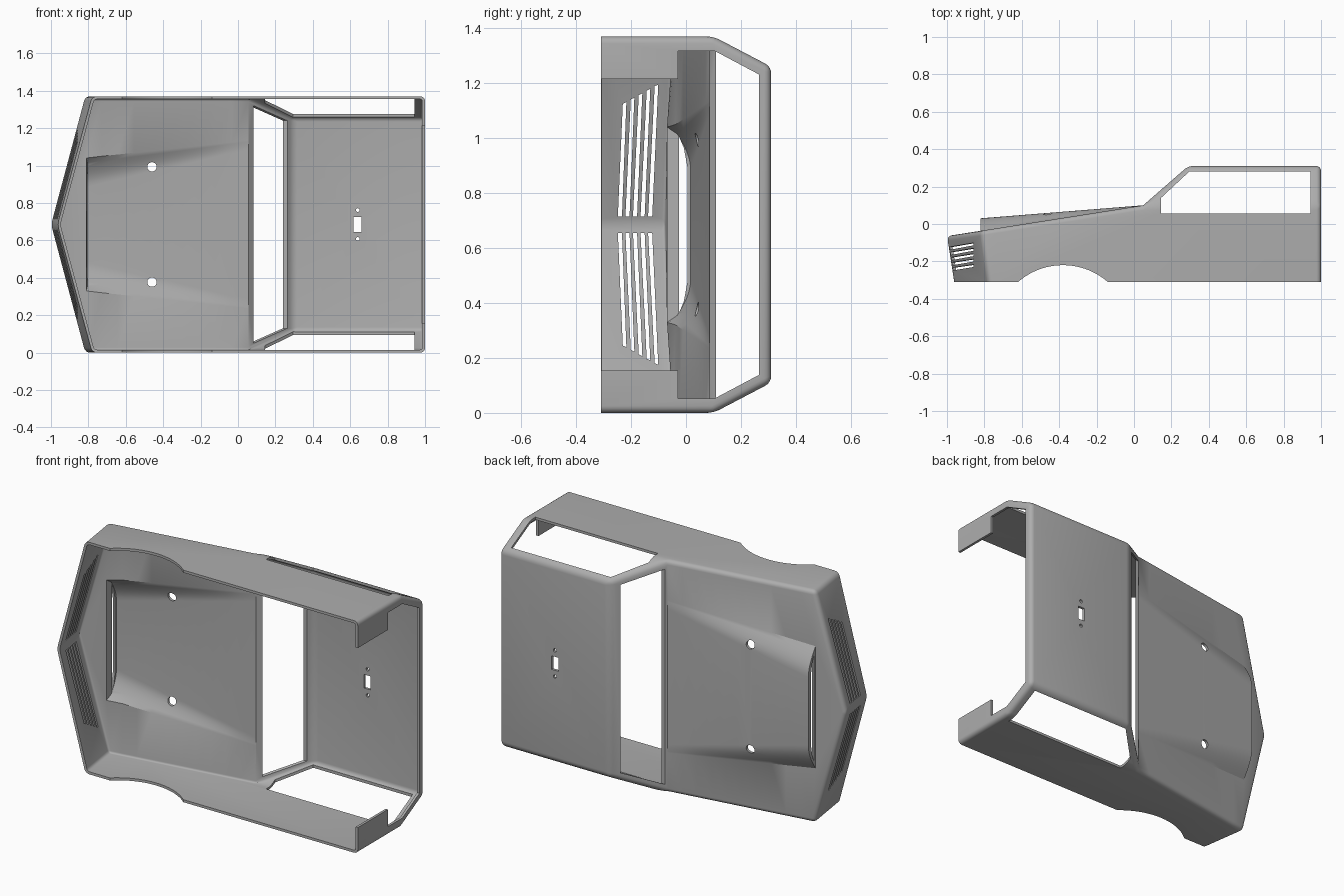
import bpy, bmesh, math
from mathutils import Vector

old = bpy.data.objects.get("Cube")
if old:
    bpy.data.objects.remove(old)

HALF, ROOF_HALF, MID = 0.685, 0.575, 0.685   # half widths and centre height
FRONT, COWL, REAR = -0.82, 0.05, 1.0
BOTTOM, BELT, ROOF = -0.31, 0.10, 0.31
ROWS, ARC = 10, 7

grey = bpy.data.materials.new("body_grey")
grey.use_nodes = True
colour = (0.42, 0.42, 0.42, 1)
grey.diffuse_color = colour
grey.node_tree.nodes["Principled BSDF"].inputs["Base Color"].default_value = colour


def hood_y(x):
    return BELT + 0.157 * (x - COWL)


# --- Outer skin ---
bm = bmesh.new()


def vert(x, y, w):
    return bm.verts.new((x, y, w + MID))


def hood_row(t):
    """Points across the bonnet, with the raised scoop fading out backwards."""
    x = FRONT + (COWL - FRONT) * t
    foot, crown, rise = 0.36 + 0.09 * t, 0.2 + 0.2 * t, 0.067 * (1 - t)
    half = [(HALF, 0)]
    for k in range(ARC + 1):
        s = k / ARC
        half.append((foot + (crown - foot) * s, rise * math.sin(s * math.pi / 2)))
    full = [(-w, h) for w, h in half] + [(w, h) for w, h in reversed(half)]
    return [vert(x, hood_y(x) + h, w) for w, h in full]


rows = [hood_row(i / ROWS) for i in range(ROWS + 1)]
for a, b in zip(rows, rows[1:]):
    for j in range(len(a) - 1):
        bm.faces.new((a[j], a[j + 1], b[j + 1], b[j]))

tip_top = vert(-1.003, hood_y(-1.0), 0)
tip_low = vert(-0.965, BOTTOM, 0)
first, last = rows[0], rows[-1]
bm.faces.new((tip_top, first[0], first[1], first[-2], first[-1]))   # bonnet nose
bm.faces.new(first[1:-1])                                           # scoop front

ends = []
for side, col in ((-1, 0), (1, -1)):
    nose_low = vert(-0.78, BOTTOM, side * HALF)
    rear_low = vert(REAR, BOTTOM, side * HALF)
    rear_belt = vert(REAR, BELT, side * HALF)
    roof_front = vert(0.29, ROOF, side * ROOF_HALF)
    roof_rear = vert(REAR, ROOF, side * ROOF_HALF)
    edge = [r[col] for r in rows]
    bm.faces.new((tip_top, tip_low, nose_low, edge[0]))
    bm.faces.new([nose_low, rear_low, rear_belt] + edge[::-1])
    bm.faces.new((edge[-1], rear_belt, roof_rear, roof_front))
    ends.append((rear_low, rear_belt, roof_rear, roof_front))
(ll, lb, lr, lf), (rl, rb, rr, rf) = ends
bm.faces.new((ll, lb, lr, rr, rb, rl))      # tail
bm.faces.new((lr, lf, rf, rr))              # roof
bm.faces.new(last + [rf, lf])               # windscreen frame
bmesh.ops.recalc_face_normals(bm, faces=bm.faces)

# Round the outer corners, leaving the scoop and cowl crisp
round_edges = []
for e in bm.edges:
    if len(e.link_faces) != 2 or e.calc_face_angle_signed(0) < 0.4:
        continue
    on_scoop = all(abs(v.co.x - FRONT) < 0.01 and abs(v.co.z - MID) < 0.6 for v in e.verts)
    inner = all(abs(v.co.z - MID) < 0.5 and FRONT - 0.01 < v.co.x < COWL + 0.01 for v in e.verts)
    if not (on_scoop or inner or first[1] in e.verts or first[-2] in e.verts):
        round_edges.append(e)
bmesh.ops.bevel(bm, geom=round_edges, offset=0.025, segments=4, profile=0.5,
                affect='EDGES', clamp_overlap=True)
bmesh.ops.recalc_face_normals(bm, faces=bm.faces)
mesh = bpy.data.meshes.new("body_shell")
bm.to_mesh(mesh)
bm.free()
body = bpy.data.objects.new("body_shell", mesh)
bpy.context.collection.objects.link(body)
solid = body.modifiers.new("thickness", 'SOLIDIFY')
solid.thickness, solid.offset, solid.use_even_offset = 0.015, -1, True


# --- Cutters for the openings ---
def prism(bm, axis, points, lo, hi):
    """Extrude a 2D outline along an axis; outline uses the other two axes in order."""
    loops = []
    for d in (lo, hi):
        loop = []
        for p in points:
            c = list(p)
            c.insert(axis, d)
            loop.append(bm.verts.new((c[0], c[1], c[2] + MID)))
        loops.append(loop)
    a, b = loops
    faces = [bm.faces.new(a), bm.faces.new(b)]
    for i in range(len(a)):
        j = (i + 1) % len(a)
        faces.append(bm.faces.new((a[i], a[j], b[j], b[i])))
    bmesh.ops.recalc_face_normals(bm, faces=faces)


def circle(cx, cy, r, n=24):
    return [(cx + r * math.cos(2 * math.pi * i / n), cy + r * math.sin(2 * math.pi * i / n))
            for i in range(n)]


def mirrored(half):
    return half + [(y, -w) for y, w in reversed(half)]


def cut(name, bm):
    m = bpy.data.meshes.new(name)
    bm.to_mesh(m)
    bm.free()
    ob = bpy.data.objects.new(name, m)
    bpy.context.collection.objects.link(ob)
    ob.hide_render = True
    mod = body.modifiers.new(name, 'BOOLEAN')
    mod.operation, mod.solver, mod.object = 'DIFFERENCE', 'EXACT', ob
    return ob


# Side windows and front wheel arches
side = bmesh.new()
prism(side, 2, [(0.145, 0.055), (0.945, 0.055), (0.945, 0.28), (0.295, 0.28), (0.145, 0.14)], -1, 1)
prism(side, 2, circle(-0.38, -0.585, 0.365, 96), -1, 1)

# Tail opening, windscreen, scoop mouth
ends_cut = bmesh.new()
prism(ends_cut, 0, mirrored([(-0.4, 0.53), (-0.03, 0.53), (-0.03, 0.632),
                             (0.105, 0.632), (0.265, 0.547)]), 0.95, 1.1)
prism(ends_cut, 0, mirrored([(0.11, 0.635), (0.267, 0.555)]), 0, 0.4)
prism(ends_cut, 0, mirrored([(-0.025, 0.32), (-0.008, 0.28), (0.005, 0.21)]), -0.86, -0.79)

# Grille slots, bonnet post holes, roof switch holes
for s in (-1, 1):
    for i in range(5):
        y0, y1, w1 = -0.248 + 0.0275 * i, -0.23 + 0.029 * i, 0.44 + 0.016 * i
        prism(ends_cut, 0, [(y0, s * 0.03), (y0 + 0.015, s * 0.03),
                            (y1 + 0.013, s * (w1 + 0.006)), (y1, s * w1)], -1.1, -0.7)
    prism(ends_cut, 1, circle(-0.46, s * 0.308, 0.025), -0.15, 0.2)
    prism(ends_cut, 1, circle(0.64, s * 0.077, 0.01, 12), 0.2, 0.4)
prism(ends_cut, 1, [(0.617, -0.04), (0.66, -0.04), (0.66, 0.04), (0.617, 0.04)], 0.2, 0.4)

cutters = [cut("side_cutter", side), cut("opening_cutter", ends_cut)]

# Bake the openings and remove the cutters
graph = bpy.context.evaluated_depsgraph_get()
baked = bpy.data.meshes.new_from_object(body.evaluated_get(graph))
body.modifiers.clear()
body.data = baked
for c in cutters:
    bpy.data.objects.remove(c)
baked.materials.clear()
baked.materials.append(grey)

bpy.ops.object.select_all(action='DESELECT')
body.select_set(True)
bpy.context.view_layer.objects.active = body
bpy.ops.object.shade_smooth_by_angle(angle=math.radians(30))
